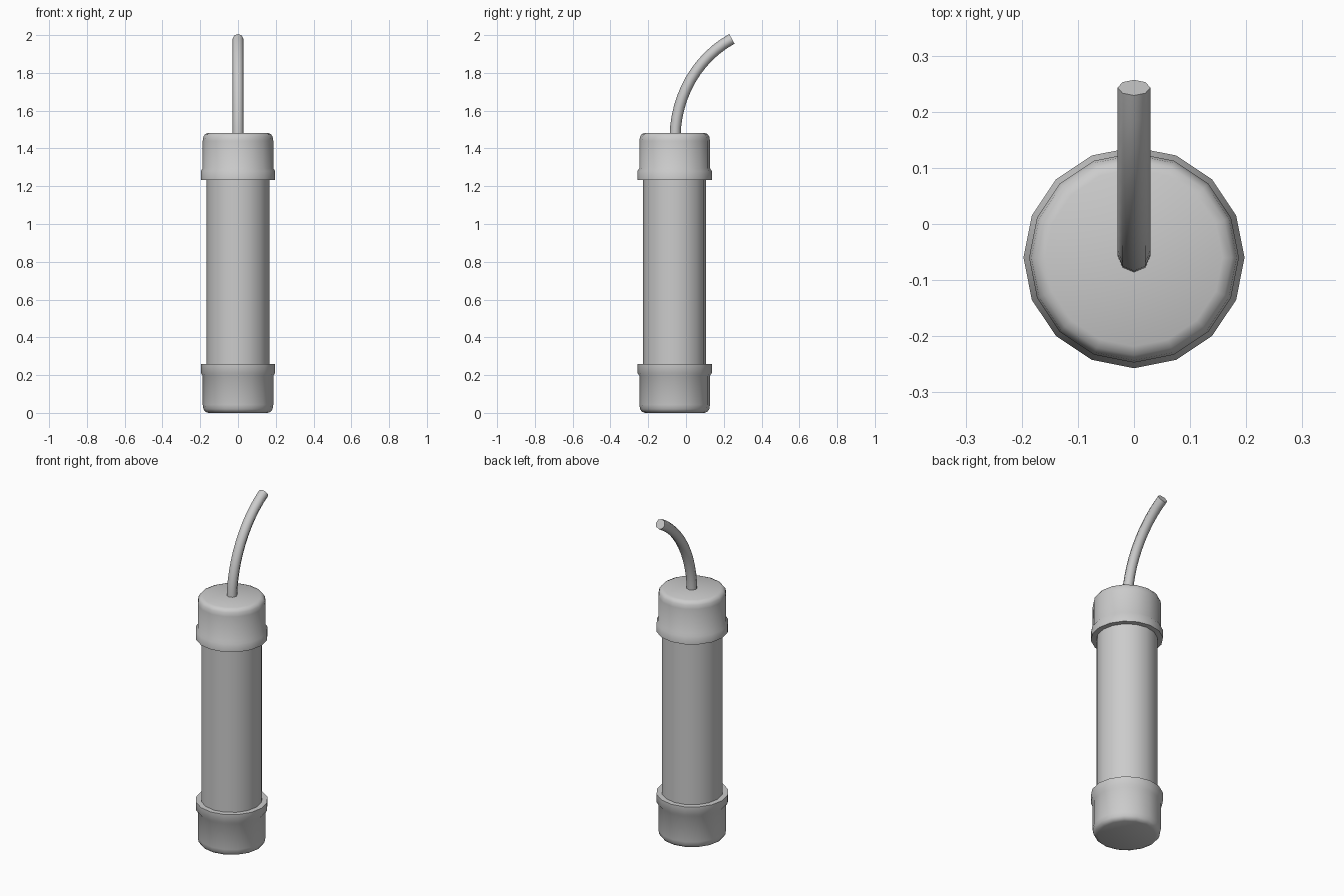
import bpy, bmesh, math
from mathutils import Vector

cube = bpy.data.objects.get("Cube")
if cube:
    bpy.data.objects.remove(cube, do_unlink=True)

AXIS_Y = -0.06
SIDES = 16

grey = bpy.data.materials.new("plain grey")
grey.use_nodes = True
colour = (0.6, 0.6, 0.6, 1)
grey.diffuse_color = colour
grey.node_tree.nodes["Principled BSDF"].inputs["Base Color"].default_value = colour


def rings_to_object(name, rings, angle=40):
    """Skin a list of vertex rings and close both ends."""
    bm = bmesh.new()
    loops = [[bm.verts.new(p) for p in ring] for ring in rings]
    n = len(loops[0])
    for a, b in zip(loops, loops[1:]):
        for i in range(n):
            j = (i + 1) % n
            bm.faces.new((a[i], a[j], b[j], b[i]))
    bm.faces.new(loops[0])
    bm.faces.new(loops[-1])
    bmesh.ops.recalc_face_normals(bm, faces=bm.faces)
    mesh = bpy.data.meshes.new(name)
    bm.to_mesh(mesh)
    bm.free()
    mesh.materials.append(grey)
    obj = bpy.data.objects.new(name, mesh)
    bpy.context.collection.objects.link(obj)
    bpy.ops.object.select_all(action="DESELECT")
    obj.select_set(True)
    bpy.context.view_layer.objects.active = obj
    bpy.ops.object.shade_smooth_by_angle(angle=math.radians(angle))
    return obj


def lathe(name, profile):
    """Turn (radius, height) points around the tube axis."""
    turns = [2 * math.pi * i / SIDES for i in range(SIDES)]
    return rings_to_object(name, [
        [(r * math.cos(t), AXIS_Y + r * math.sin(t), z) for t in turns]
        for r, z in profile])


# Tube
lathe("tube_body", [(0.167, 0.1), (0.167, 1.38)])

# End caps: lip, straight wall and rounded end, mirrored for the bottom
cap = [(0.168, 1.233), (0.197, 1.233), (0.197, 1.28), (0.187, 1.295),
       (0.187, 1.44), (0.183, 1.463), (0.174, 1.476), (0.158, 1.483)]
TOP = cap[-1][1]
lathe("top_cap", cap)
lathe("bottom_cap", [(r, TOP + 0.008 - z if z < 1.3 else TOP - z) for r, z in cap])

# Curved fuse swept along a bezier in the side plane
p0, p1, p2, p3 = [Vector((0, y, z)) for y, z in
                  ((-0.058, 1.46), (-0.055, 1.68), (0.06, 1.88), (0.243, 1.98))]
STEPS = 12
RADIUS = 0.029
side = Vector((1, 0, 0))
rings = []
for k in range(STEPS + 1):
    t = k / STEPS
    u = 1 - t
    centre = u**3 * p0 + 3 * u * u * t * p1 + 3 * u * t * t * p2 + t**3 * p3
    tangent = u * u * (p1 - p0) + 2 * u * t * (p2 - p1) + t * t * (p3 - p2)
    up = tangent.normalized().cross(side)
    rings.append([centre + RADIUS * (math.cos(a) * side + math.sin(a) * up)
                  for a in (i * math.pi / 4 for i in range(8))])
rings_to_object("fuse", rings, 50)
